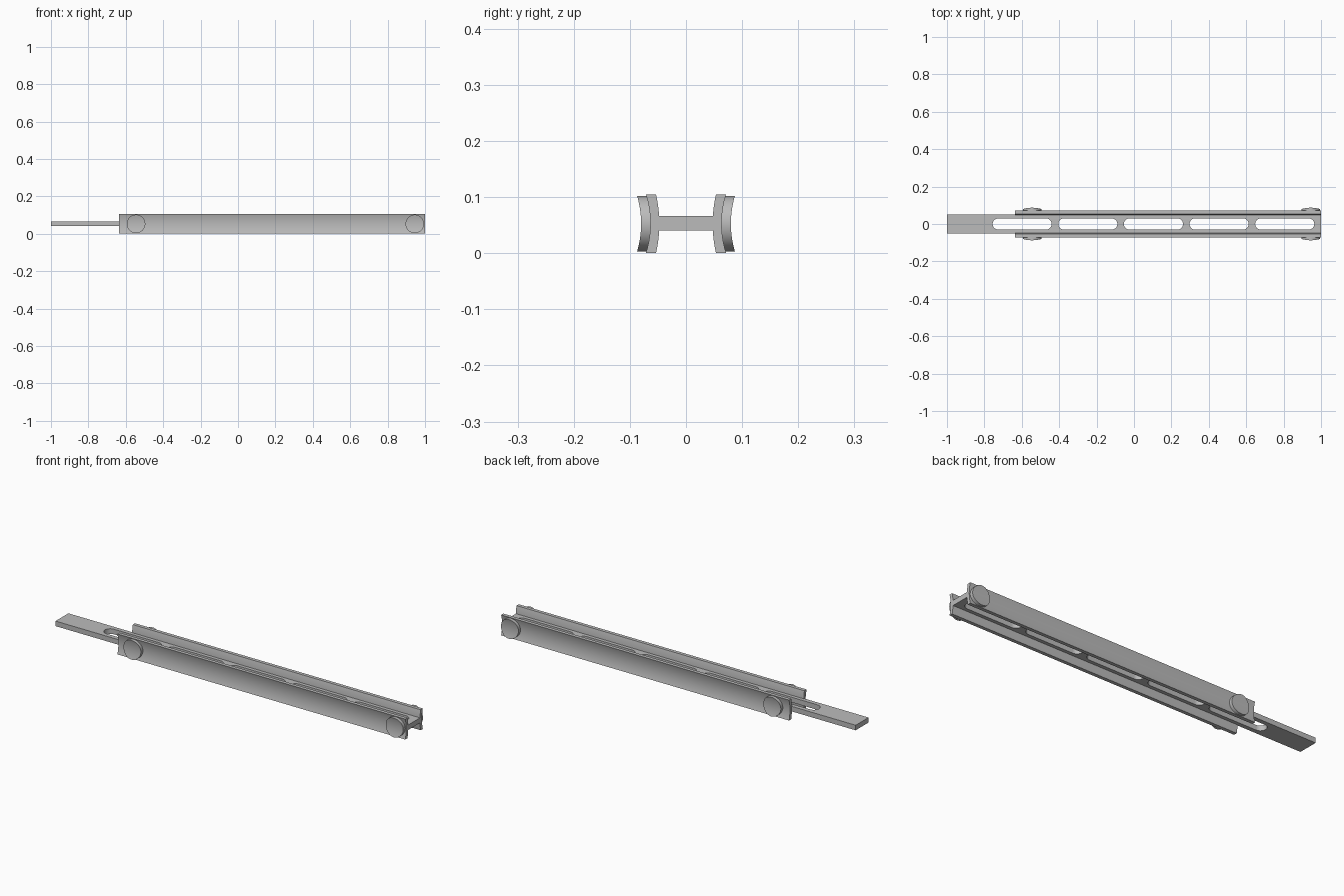
import bpy
import bmesh
from math import sin, cos, pi, radians

cube = bpy.data.objects.get("Cube")
if cube:
    bpy.data.objects.remove(cube, do_unlink=True)

MID_Z = 0.0525

steel = bpy.data.materials.new("grey_steel")
steel.use_nodes = True
steel.diffuse_color = (0.5, 0.5, 0.5, 1)
steel.node_tree.nodes["Principled BSDF"].inputs["Base Color"].default_value = (0.5, 0.5, 0.5, 1)


def finish(name, bm):
    """Clean the mesh, make the object and shade it."""
    bmesh.ops.remove_doubles(bm, verts=bm.verts, dist=0.00005)
    bmesh.ops.recalc_face_normals(bm, faces=bm.faces)
    mesh = bpy.data.meshes.new(name)
    bm.to_mesh(mesh)
    bm.free()
    mesh.materials.append(steel)
    ob = bpy.data.objects.new(name, mesh)
    bpy.context.collection.objects.link(ob)
    bpy.ops.object.select_all(action='DESELECT')
    ob.select_set(True)
    bpy.context.view_layer.objects.active = ob
    bpy.ops.object.shade_smooth_by_angle(angle=radians(30))
    return ob


def bowed_plate(name, x, rows, inner, outer):
    """Loft (height, half width) rows into a plate bowed in y, mirrored front to back.
    inner and outer are (y at mid height, bow at the full plate height)."""
    bm = bmesh.new()
    rings = []
    for z, half in rows:
        t = (z / MID_Z) ** 2
        y_in, y_out = inner[0] + inner[1] * t, outer[0] + outer[1] * t
        corners = ((-half, y_in), (half, y_in), (half, y_out), (-half, y_out))
        rings.append([bm.verts.new((x + cx, cy, MID_Z + z)) for cx, cy in corners])
    for a, b in zip(rings, rings[1:]):
        for i in range(4):
            j = (i + 1) % 4
            bm.faces.new((a[i], a[j], b[j], b[i]))
    bm.faces.new(rings[0])
    bm.faces.new(rings[-1])
    bmesh.ops.dissolve_degenerate(bm, dist=0.00005, edges=bm.edges)
    ob = finish(name, bm)
    mirror = ob.modifiers.new("front_and_back", 'MIRROR')
    mirror.use_axis = (False, True, False)


def slot_outline(x, half_length, radius, steps=16):
    """Closed outline of a slot with round ends."""
    straight = half_length - radius
    points = []
    for side in (1, -1):
        for i in range(steps + 1):
            a = -pi / 2 + pi * i / steps
            points.append((x + side * (straight + radius * cos(a)), side * radius * sin(a)))
    return points


# Slotted centre bar: a filled flat curve with slot holes, given thickness
outlines = [[(-1, -0.052), (1, -0.052), (1, 0.052), (-1, 0.052)]]
outlines += [slot_outline(-0.598 + 0.351 * i, 0.158, 0.03) for i in range(5)]
curve = bpy.data.curves.new("bar_outline", 'CURVE')
curve.dimensions = '2D'
curve.fill_mode = 'BOTH'
curve.extrude = 0.013
for points in outlines:
    spline = curve.splines.new('POLY')
    spline.points.add(len(points) - 1)
    for p, (px, py) in zip(spline.points, points):
        p.co = (px, py, 0, 1)
    spline.use_cyclic_u = True
outline = bpy.data.objects.new("bar_outline", curve)
bpy.context.collection.objects.link(outline)
bpy.context.view_layer.update()
bm = bmesh.new()
bar_mesh = outline.to_mesh()
bm.from_mesh(bar_mesh)
outline.to_mesh_clear()
bpy.data.objects.remove(outline, do_unlink=True)
bmesh.ops.translate(bm, verts=bm.verts, vec=(0, 0, 0.053))
finish("slotted_bar", bm)

# Long bowed side rails
N = 24
rail_rows = [(MID_Z * (2 * i / N - 1), 0.8175) for i in range(N + 1)]
bowed_plate("side_rails", 0.1825, rail_rows, (0.0475, 0.006), (0.0635, 0.008))

# Round pads at both ends, following the bow of the rails
R = 0.0495
angles = [-pi / 2 + pi * i / 32 for i in range(33)]
pad_rows = [(R * sin(a), R * cos(a)) for a in angles]
for name, x in (("right_pads", -0.545), ("left_pads", 0.945)):
    bowed_plate(name, x, pad_rows, (0.063, 0.008), (0.08, 0.008))
